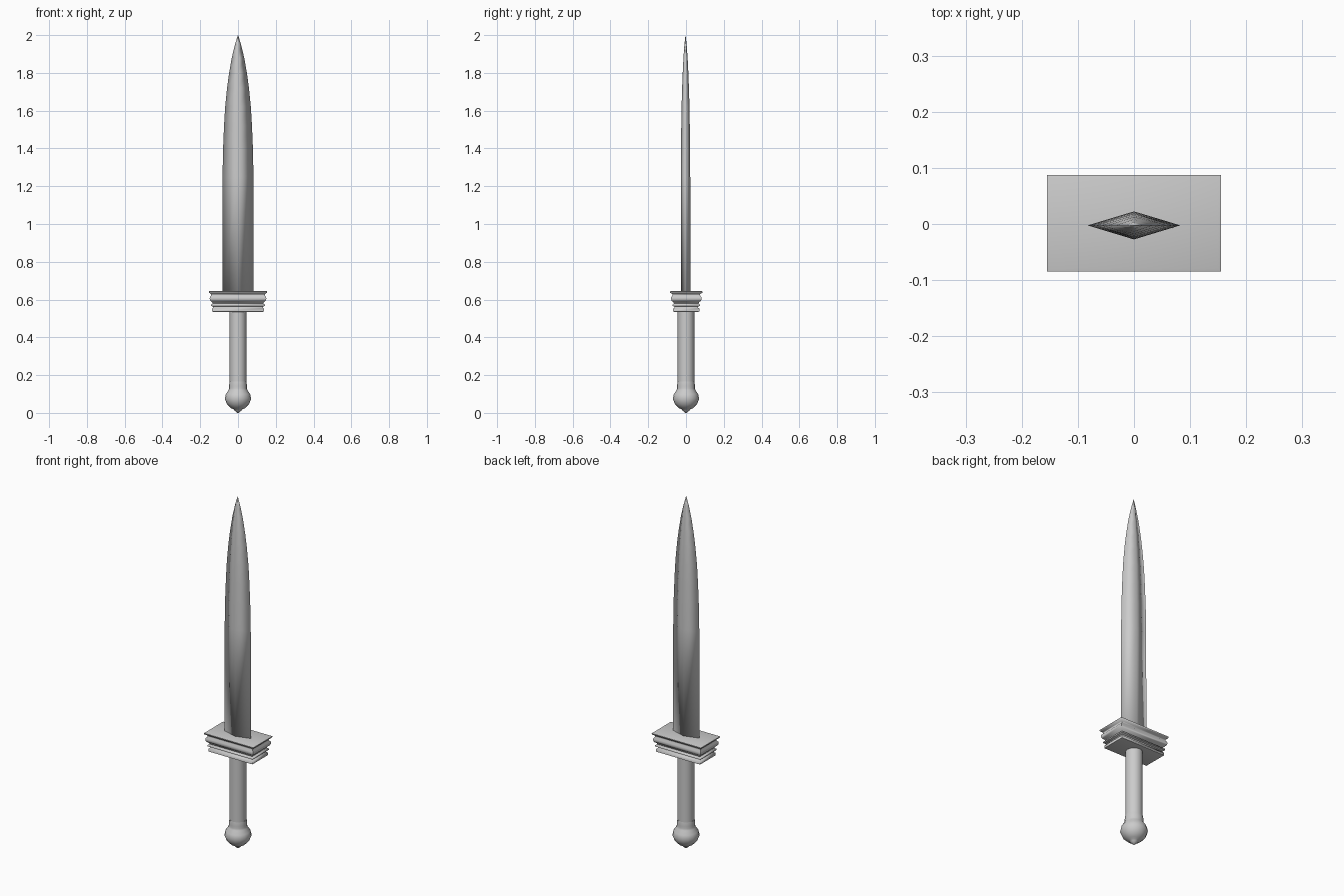
import bpy, bmesh, math

cube = bpy.data.objects.get("Cube")
if cube:
    bpy.data.objects.remove(cube, do_unlink=True)

steel = bpy.data.materials.new("grey steel")
steel.use_nodes = True
GREY = (0.6, 0.6, 0.6, 1)
steel.diffuse_color = GREY
steel.node_tree.nodes["Principled BSDF"].inputs["Base Color"].default_value = GREY


def loft(name, rings, smooth_angle, y=0.0):
    """Skin a stack of equal-length (x, y, z) rings and cap both ends."""
    bm = bmesh.new()
    loops = [[bm.verts.new(p) for p in ring] for ring in rings]
    n = len(loops[0])
    for low, high in zip(loops, loops[1:]):
        for i in range(n):
            j = (i + 1) % n
            bm.faces.new((low[i], low[j], high[j], high[i]))
    bm.faces.new(loops[0][::-1])
    bm.faces.new(loops[-1])
    mesh = bpy.data.meshes.new(name)
    bm.to_mesh(mesh)
    bm.free()
    obj = bpy.data.objects.new(name, mesh)
    obj.location.y = y
    bpy.context.collection.objects.link(obj)
    mesh.materials.append(steel)
    bpy.ops.object.select_all(action="DESELECT")
    obj.select_set(True)
    bpy.context.view_layer.objects.active = obj
    bpy.ops.object.shade_smooth_by_angle(angle=math.radians(smooth_angle))
    return obj


def circle(r, z, sides=16):
    return [(r * math.cos(math.tau * i / sides), r * math.sin(math.tau * i / sides), z)
            for i in range(sides)]


def diamond(hx, hy, z):
    return [(hx, 0, z), (0, hy, z), (-hx, 0, z), (0, -hy, z)]


def rectangle(hx, hy, z):
    return [(hx, -hy, z), (hx, hy, z), (-hx, hy, z), (-hx, -hy, z)]


# Blade: diamond section, (height, half width, half thickness)
blade_profile = [
    (0.62, 0.083, 0.025), (1.25, 0.082, 0.025), (1.4, 0.079, 0.024),
    (1.52, 0.074, 0.0225), (1.62, 0.068, 0.021), (1.72, 0.058, 0.018),
    (1.8, 0.047, 0.015), (1.88, 0.033, 0.011), (1.95, 0.016, 0.006),
    (2.0, 0.001, 0.0005)]
loft("blade", [diamond(hx, hy, z) for z, hx, hy in blade_profile], 180, y=-0.0025)

# Guard: stepped moulding on a rectangular plan, (height, half width)
guard_profile = [
    (0.535, 0.132), (0.537, 0.138), (0.552, 0.138), (0.556, 0.132),
    (0.562, 0.132), (0.567, 0.142), (0.574, 0.142), (0.579, 0.134),
    (0.585, 0.136), (0.593, 0.146), (0.603, 0.150), (0.613, 0.149),
    (0.622, 0.142), (0.630, 0.143), (0.636, 0.154), (0.643, 0.155),
    (0.645, 0.150)]
loft("guard", [rectangle(hx, hx - 0.069, z) for z, hx in guard_profile], 60, y=0.0015)

# Grip: round bar
loft("grip", [circle(0.044, 0.12), circle(0.044, 0.54)], 40)

# Pommel: collar, ball and small end cap
pommel_profile = [
    (0.0, 0.004), (0.012, 0.018), (0.02, 0.024), (0.024, 0.036),
    (0.045, 0.058), (0.075, 0.07), (0.1, 0.064), (0.12, 0.05),
    (0.13, 0.047), (0.142, 0.048), (0.165, 0.0445)]
loft("pommel", [circle(r, z) for z, r in pommel_profile], 50)
